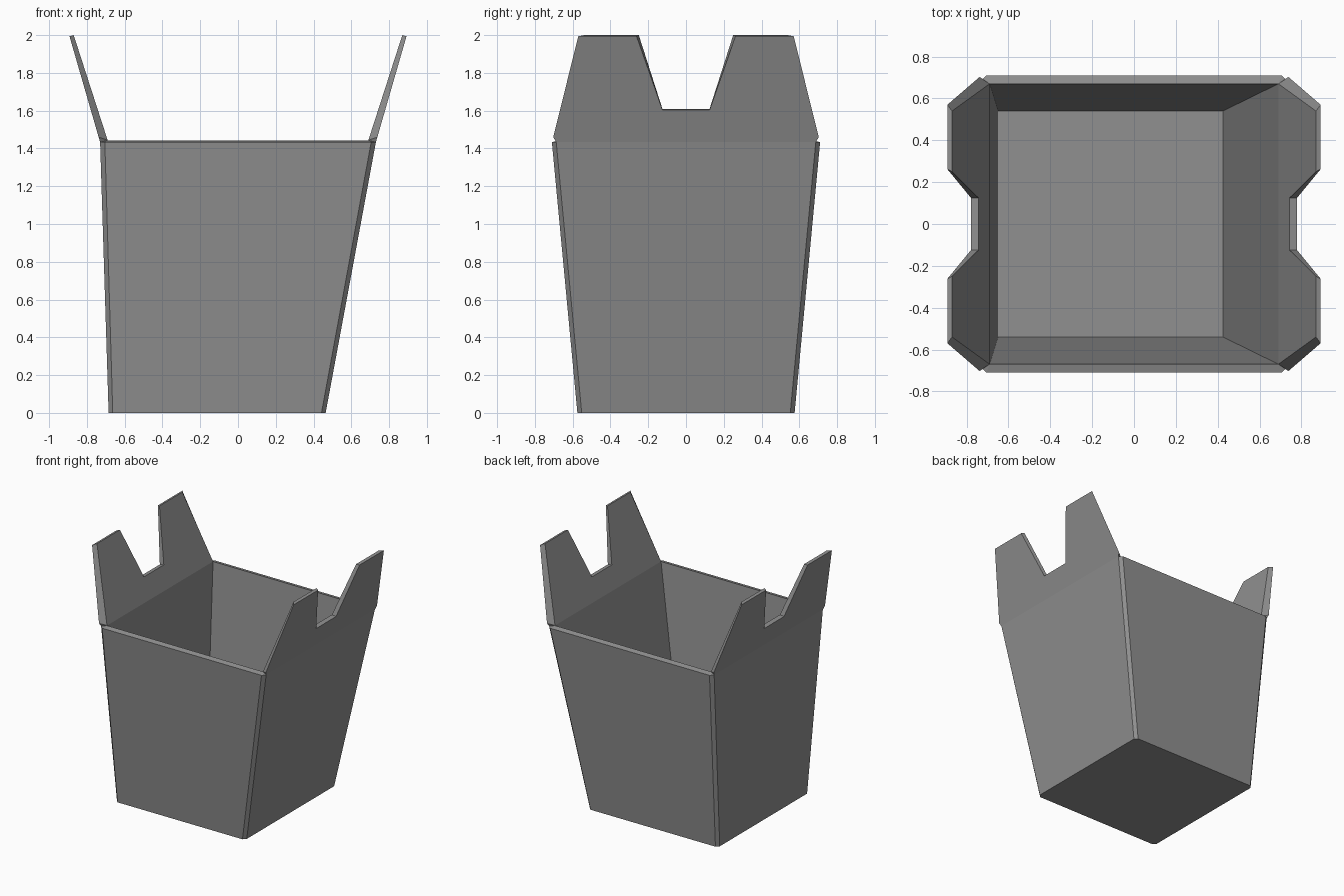
import bpy, bmesh

if "Cube" in bpy.data.objects:
    bpy.data.objects.remove(bpy.data.objects["Cube"])

# Dark grey card
card = bpy.data.materials.new("dark_card")
card.diffuse_color = (0.28, 0.28, 0.28, 1)
card.use_nodes = True
card.node_tree.nodes["Principled BSDF"].inputs["Base Color"].default_value = card.diffuse_color


def make_object(name, verts, faces):
    bm = bmesh.new()
    vs = [bm.verts.new(v) for v in verts]
    for f in faces:
        bm.faces.new([vs[i] for i in f])
    bmesh.ops.recalc_face_normals(bm, faces=bm.faces)
    me = bpy.data.meshes.new(name)
    bm.to_mesh(me)
    bm.free()
    me.materials.append(card)
    ob = bpy.data.objects.new(name, me)
    bpy.context.collection.objects.link(ob)
    return ob


def octagon(x0, x1, y, c, cy, z):
    """Rectangle with clipped corners, counter-clockwise from front left."""
    return [(x0 + c, -y, z), (x1 - c, -y, z), (x1, -y + cy, z), (x1, y - cy, z),
            (x1 - c, y, z), (x0 + c, y, z), (x0, y - cy, z), (x0, -y + cy, z)]


def rectangle(x0, x1, y, z):
    return [(x0, -y, z), (x1, -y, z), (x1, y, z), (x0, y, z)]


# Carton body: clipped-corner outside, sharp-cornered inside, open top
verts = (octagon(-0.685, 0.464, 0.575, 0.022, 0.023, 0)
         + octagon(-0.73, 0.73, 0.71, 0.025, 0.023, 1.433)
         + rectangle(-0.69, 0.69, 0.67, 1.443)
         + rectangle(-0.65, 0.425, 0.54, 0.025))
faces = [list(range(8)), [20, 21, 22, 23]]
for i in range(8):
    j = (i + 1) % 8
    faces.append([i, j, 8 + j, 8 + i])
for i in range(4):
    j = (i + 1) % 4
    faces.append([16 + i, 16 + j, 20 + j, 20 + i])                      # inner wall
    faces.append([8 + 2 * i, 9 + 2 * i, 16 + j, 16 + i])                # rim
    faces.append([9 + 2 * i, 8 + (2 * i + 2) % 8, 16 + j])              # rim corner
make_object("carton_body", verts, faces)


# Notched closing flaps leaning outwards on the left and right
def flap(name, side):
    half_out = [(0.687, 1.433), (0.703, 1.46), (0.57, 1.994), (0.262, 1.994), (0.125, 1.604)]
    half_in = [(0.67, 1.443), (0.67, 1.444), (0.54, 2.0), (0.25, 2.0), (0.125, 1.61)]

    def points(half, x_base, z_base, lean):
        prof = half + [(-y, z) for y, z in reversed(half)]
        return [(side * (x_base + lean * (z - z_base)), y, z) for y, z in prof]

    outer = points(half_out, 0.73, 1.433, 0.289)
    inner = points(half_in, 0.69, 1.443, 0.323)
    n = len(outer)
    faces = [list(range(n)), list(range(n, 2 * n))]
    faces += [[i, (i + 1) % n, n + (i + 1) % n, n + i] for i in range(n)]
    make_object(name, outer + inner, faces)


flap("flap_right", 1)
flap("flap_left", -1)
